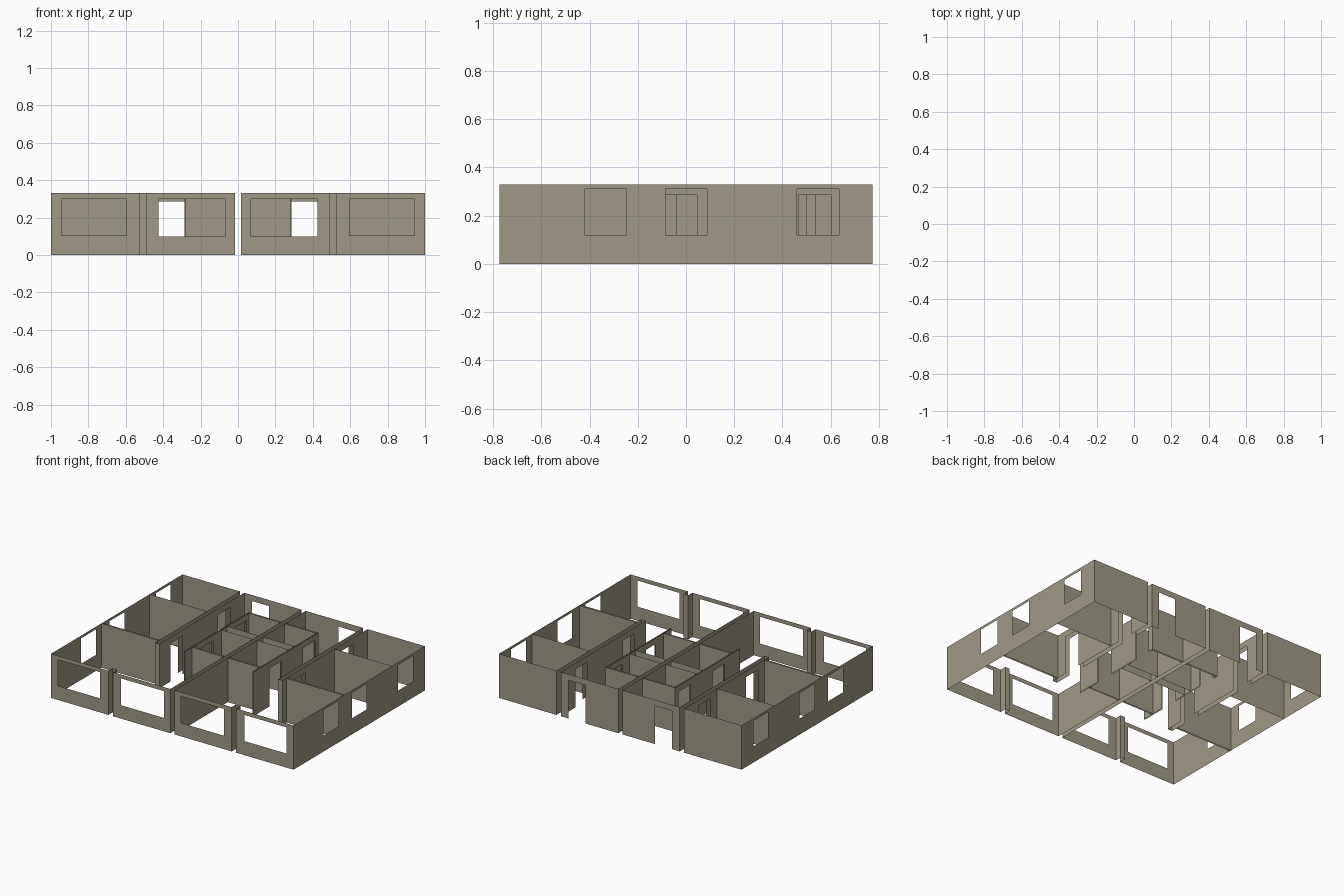
import bpy
import bmesh

cube = bpy.data.objects.get("Cube")
if cube:
    bpy.data.objects.remove(cube)

H = 0.33          # wall height
Y = 0.774         # half depth of the building
DOOR = 0.285      # door head height
PARTY = 0.017     # inner face of the central party wall
CORE = 0.278      # inner and outer faces of the service core wall
CORE_OUT = 0.287
IN, OUT = 0.49, 0.527   # two faces of the hollow wall between rooms

plaster = bpy.data.materials.new("warm_grey_plaster")
plaster.use_nodes = True
colour = (0.35, 0.315, 0.245, 1)
plaster.diffuse_color = colour
plaster.node_tree.nodes["Principled BSDF"].inputs["Base Color"].default_value = colour


def sheet(bm, axis, pos, start, end, holes=()):
    """Upright sheet at axis=pos; each hole is (from, to, sill, head)."""
    def panel(a, b, low, high):
        if b - a < 1e-5 or high - low < 1e-5:
            return
        corners = [(a, low), (b, low), (b, high), (a, high)]
        bm.faces.new([bm.verts.new((pos, u, z) if axis == "x" else (u, pos, z))
                      for u, z in corners])

    u = start
    for a, b, sill, head in sorted(holes):
        panel(u, a, 0, H)
        panel(a, b, 0, sill)
        panel(a, b, head, H)
        u = b
    panel(u, end, 0, H)


def part(name, *sheets):
    """One object made of sheets, mirrored to the other half."""
    bm = bmesh.new()
    for s in sheets:
        sheet(bm, *s)
    bmesh.ops.remove_doubles(bm, verts=bm.verts, dist=1e-5)
    mesh = bpy.data.meshes.new(name)
    bm.to_mesh(mesh)
    bm.free()
    mesh.materials.append(plaster)
    obj = bpy.data.objects.new(name, mesh)
    bpy.context.collection.objects.link(obj)
    mirror = obj.modifiers.new("Mirror", "MIRROR")
    mirror.use_clip = False
    mirror.use_mirror_merge = False


# Outer shell
side_windows = [(a, a + 0.174, 0.12, 0.31) for a in (-0.42, -0.086, 0.46)]
part("side_walls", ("x", 1, -Y, Y, side_windows))
part("front_walls",
     ("y", -Y, PARTY, IN, [(0.07, 0.425, 0.1, 0.3)]),
     ("y", -Y, OUT, 1, [(0.595, 0.943, 0.105, 0.3)]))
part("back_walls",
     ("y", Y, PARTY, IN, [(CORE_OUT, 0.427, 0, DOOR)]),
     ("y", Y, OUT, 1))
part("party_walls", ("x", PARTY, -Y, Y))

# Hollow walls between the rooms, with the short front piers
room_doors = [(-0.094, 0.045, 0, DOOR), (0.467, 0.604, 0, DOOR)]
part("hollow_walls",
     ("x", IN, -0.226, Y, room_doors),
     ("x", OUT, -0.226, Y, room_doors),
     ("y", -0.226, IN, OUT))
part("front_piers",
     ("x", IN, -Y, -0.725),
     ("x", OUT, -Y, -0.725),
     ("y", -0.725, IN, OUT))

# Partitions between the outer rooms
part("rear_partitions", ("y", 0.387, OUT, 1))
part("front_partitions", ("y", -0.171, OUT, 1), ("y", -0.183, OUT, 1))

# Service core
core_doors = [(-0.04, 0.1, 0, DOOR), (0.358, 0.497, 0, DOOR)]
part("core_side_walls",
     ("x", CORE_OUT, -0.226, 0.537, core_doors),
     ("x", CORE, -0.132, 0.526, core_doors),
     ("x", CORE, -0.226, -0.143),
     ("y", -0.226, CORE, CORE_OUT))
part("core_back_walls",
     ("y", 0.537, PARTY, CORE_OUT),
     ("y", 0.526, PARTY, CORE))
part("core_front_walls",
     ("y", -0.143, PARTY, CORE),
     ("y", -0.132, PARTY, CORE))
part("core_partitions", ("y", 0.2, PARTY, CORE), ("y", 0.268, PARTY, CORE))
